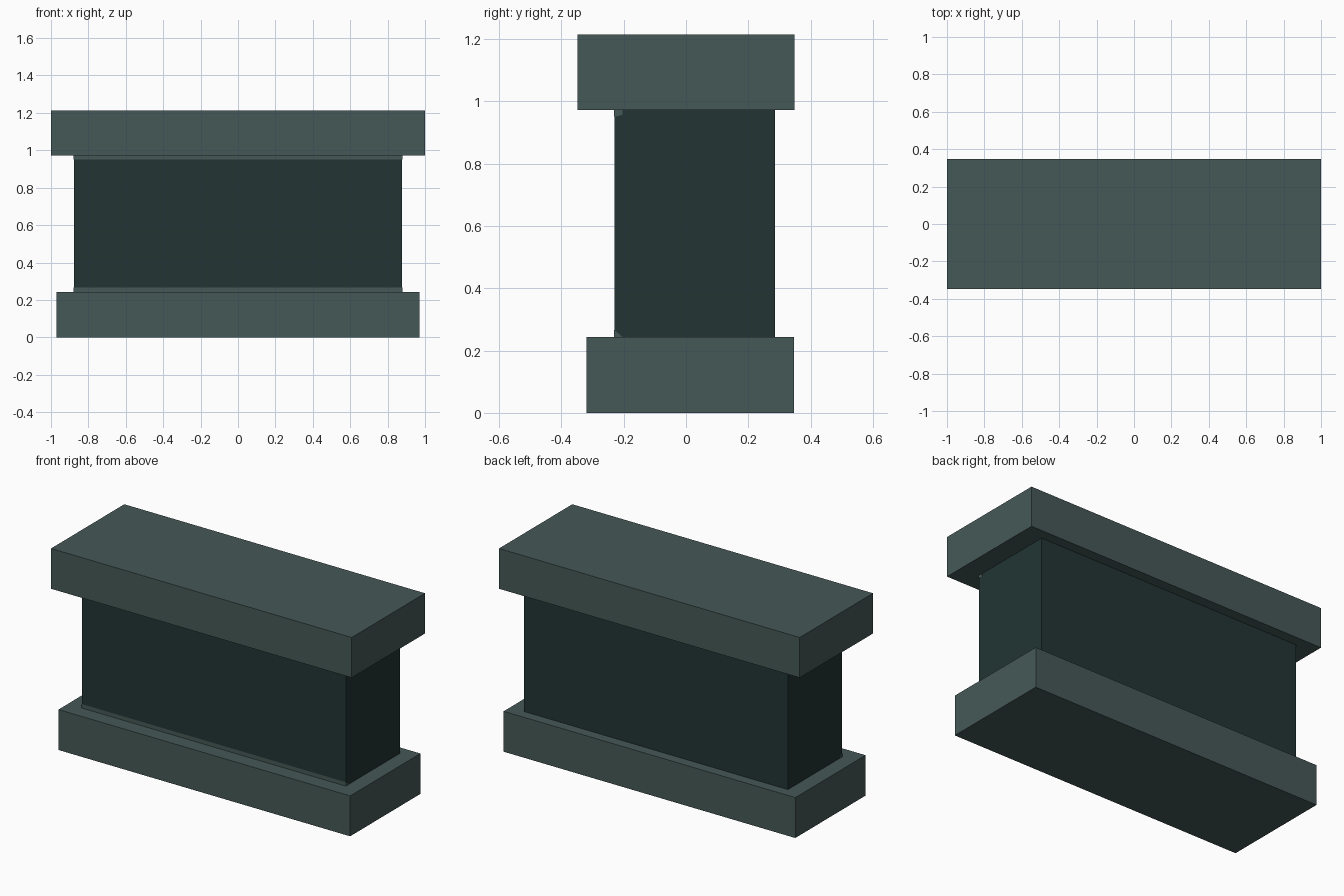
import bpy

cube = bpy.data.objects.get("Cube")
if cube:
    bpy.data.objects.remove(cube, do_unlink=True)


def material(name, rgb):
    mat = bpy.data.materials.new(name)
    mat.use_nodes = True
    mat.diffuse_color = (*rgb, 1)
    shader = next(n for n in mat.node_tree.nodes if n.type == 'BSDF_PRINCIPLED')
    shader.inputs["Base Color"].default_value = (*rgb, 1)
    return mat


def prism(name, profile, half_width, mat):
    """Extrude a (y, z) profile along x, centred on x = 0."""
    n = len(profile)
    verts = [(x, y, z) for x in (-half_width, half_width) for y, z in profile]
    faces = [tuple(reversed(range(n))), tuple(range(n, 2 * n))]
    faces += [(i, (i + 1) % n, n + (i + 1) % n, n + i) for i in range(n)]
    mesh = bpy.data.meshes.new(name)
    mesh.from_pydata(verts, [], faces)
    mesh.materials.append(mat)
    obj = bpy.data.objects.new(name, mesh)
    bpy.context.collection.objects.link(obj)
    return obj


def block(name, half_width, y0, y1, z0, z1, mat):
    return prism(name, [(y0, z0), (y1, z0), (y1, z1), (y0, z1)], half_width, mat)


slate = material("slate green", (0.0595, 0.0995, 0.095))
dark = material("dark green", (0.016, 0.0356, 0.0331))

# Main slabs and the recessed body between them
block("base_slab", 0.97, -0.32, 0.347, 0.0, 0.243, slate)
block("body", 0.878, -0.229, 0.286, 0.243, 0.972, dark)
block("top_slab", 1.0, -0.348, 0.348, 0.972, 1.214, slate)

# Narrow wedge trims along the front edges of the body
prism("lower_trim", [(-0.231, 0.243), (-0.203, 0.243), (-0.231, 0.267)], 0.879, slate)
prism("upper_trim", [(-0.231, 0.972), (-0.231, 0.95), (-0.203, 0.956), (-0.203, 0.972)], 0.879, slate)
